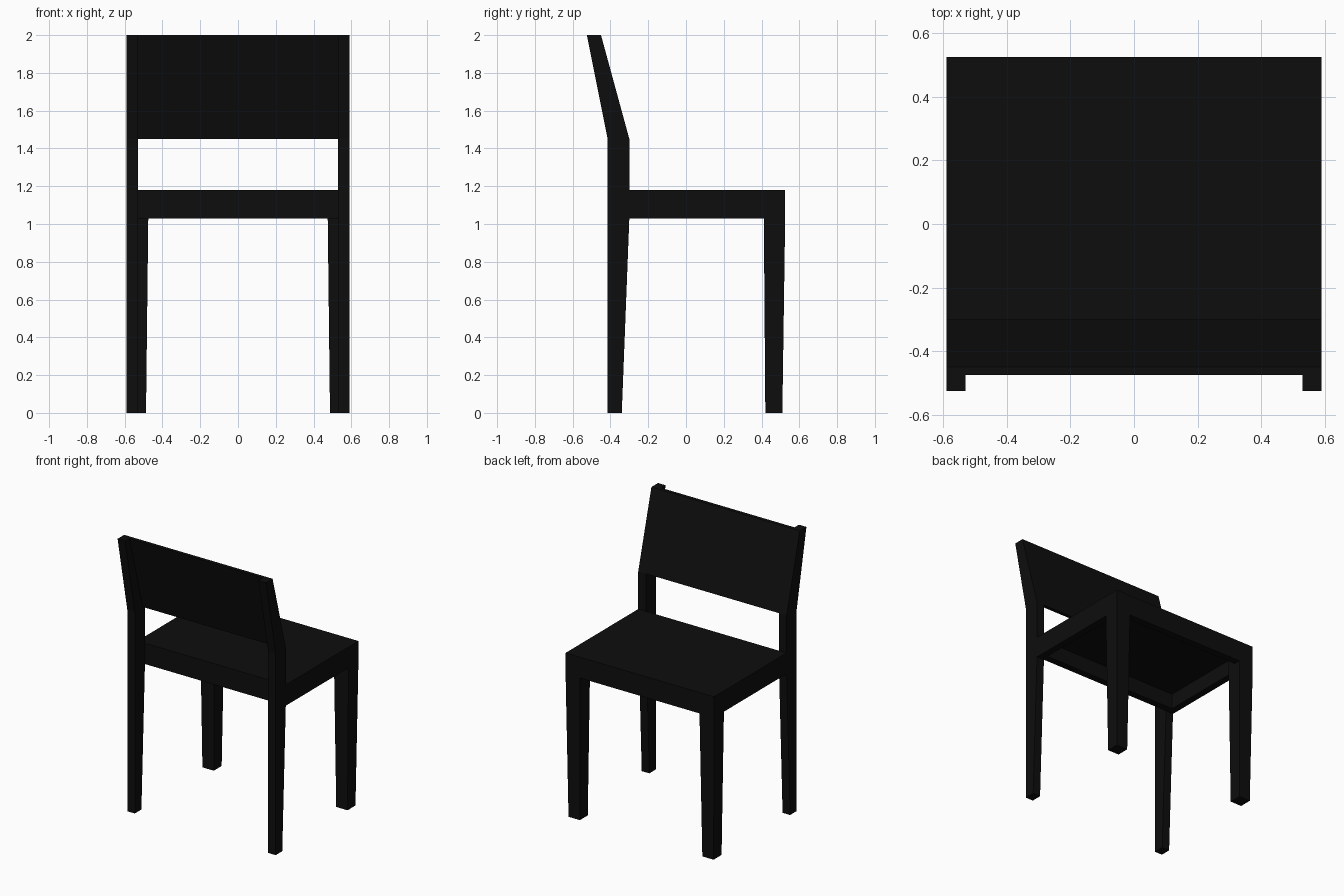
import bpy
import bmesh

if "Cube" in bpy.data.objects:
    bpy.data.objects.remove(bpy.data.objects["Cube"], do_unlink=True)

# Black stain for the whole chair
black = bpy.data.materials.new("black_stain")
black.use_nodes = True
colour = (0.0043, 0.0043, 0.0043, 1)
black.diffuse_color = colour
black.node_tree.nodes["Principled BSDF"].inputs["Base Color"].default_value = colour


def loft(name, sections):
    """Stack of rectangles (z, x0, x1, y0, y1) joined into one solid."""
    bm = bmesh.new()
    rings = []
    for z, x0, x1, y0, y1 in sections:
        rings.append([bm.verts.new(p) for p in
                      ((x0, y0, z), (x1, y0, z), (x1, y1, z), (x0, y1, z))])
    bm.faces.new(rings[0])
    bm.faces.new(rings[-1])
    for low, high in zip(rings, rings[1:]):
        for i in range(4):
            j = (i + 1) % 4
            bm.faces.new((low[i], low[j], high[j], high[i]))
    bmesh.ops.recalc_face_normals(bm, faces=bm.faces)
    mesh = bpy.data.meshes.new(name)
    bm.to_mesh(mesh)
    bm.free()
    mesh.materials.append(black)
    obj = bpy.data.objects.new(name, mesh)
    bpy.context.collection.objects.link(obj)
    return obj


def mirrored(name, sections):
    """The same solid on the left (+x) and right (-x)."""
    loft("left_" + name, sections)
    loft("right_" + name, [(z, -x1, -x0, y0, y1) for z, x0, x1, y0, y1 in sections])


HALF = 0.59                     # half the chair's width
POST_IN = 0.53                  # inner side of the tall posts
LEG_IN = 0.475                  # inner side of the thick legs
SEAT_BACK, SEAT_FRONT = -0.30, 0.525
LEG_BACK = 0.412
RAIL_LOW, BOARD_LOW, SEAT_TOP = 1.03, 1.14, 1.18
RAIL = 0.05                     # thickness of the seat rails
KINK, TOP = 1.45, 2.0

# Tall posts: tapered foot, straight middle, leaning top
mirrored("back_post", [
    (0, POST_IN, HALF, -0.415, -0.34),
    (RAIL_LOW, POST_IN, HALF, -0.415, SEAT_BACK),
    (KINK, POST_IN, HALF, -0.415, SEAT_BACK),
    (TOP, POST_IN, HALF, -0.525, -0.45)])

# Thick tapered legs under the open edge of the seat
mirrored("tapered_leg", [
    (0, 0.487, 0.577, 0.42, 0.51),
    (RAIL_LOW, LEG_IN, HALF, LEG_BACK, SEAT_FRONT),
    (BOARD_LOW, LEG_IN, HALF, LEG_BACK, SEAT_FRONT)])

# Thin leaning panel flush with the seat side of the posts
loft("backrest_panel", [
    (KINK, -POST_IN, POST_IN, SEAT_BACK - 0.025, SEAT_BACK),
    (TOP, -POST_IN, POST_IN, -0.475, -0.45)])

# Seat board and the rails below it
loft("seat_board", [(z, -HALF, HALF, SEAT_BACK, SEAT_FRONT)
                    for z in (BOARD_LOW, SEAT_TOP)])
mirrored("side_rail", [(z, HALF - RAIL, HALF, SEAT_BACK, LEG_BACK)
                       for z in (RAIL_LOW, BOARD_LOW)])
loft("leg_rail", [(z, -LEG_IN, LEG_IN, SEAT_FRONT - RAIL, SEAT_FRONT)
                  for z in (RAIL_LOW, BOARD_LOW)])
loft("post_rail", [(z, RAIL - HALF, HALF - RAIL, SEAT_BACK, SEAT_BACK + RAIL)
                   for z in (RAIL_LOW, BOARD_LOW)])
